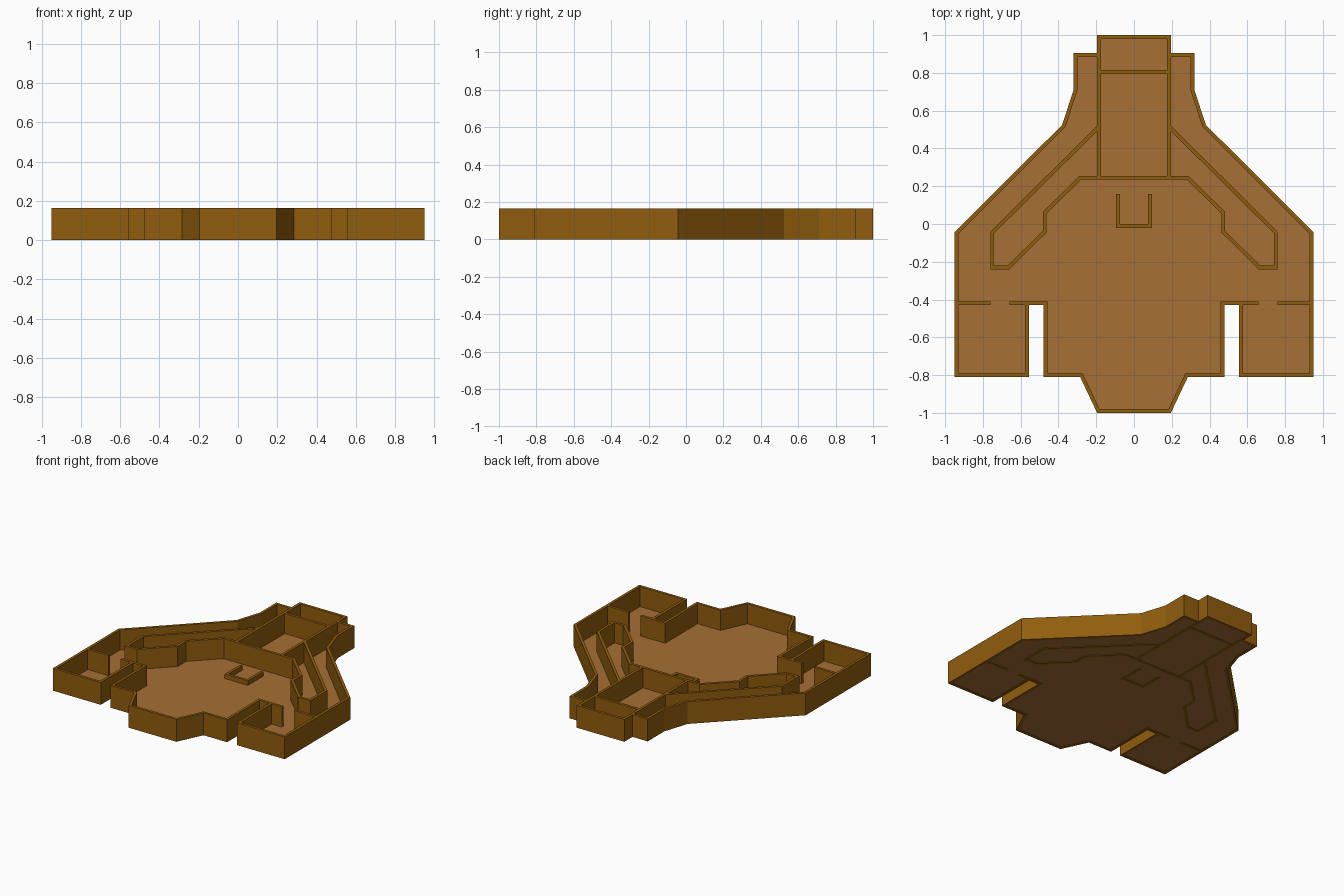
import bpy, bmesh
from mathutils import Vector

if "Cube" in bpy.data.objects:
    bpy.data.objects.remove(bpy.data.objects["Cube"])

H, T = 0.165, 0.02          # wall height and thickness


def material(name, rgb):
    m = bpy.data.materials.new(name)
    m.diffuse_color = (*rgb, 1)
    m.use_nodes = True
    m.node_tree.nodes["Principled BSDF"].inputs["Base Color"].default_value = m.diffuse_color
    return m


WALL = material("wall_brown", (0.28, 0.11, 0.004))
FLOOR = material("floor_tan", (0.38, 0.16, 0.035))


def finish(name, bm, mat):
    bmesh.ops.recalc_face_normals(bm, faces=bm.faces)
    me = bpy.data.meshes.new(name)
    bm.to_mesh(me)
    bm.free()
    me.materials.append(mat)
    ob = bpy.data.objects.new(name, me)
    bpy.context.collection.objects.link(ob)
    return ob


def offset(pts, d, closed):
    """Mitred parallel path, d to the right of travel."""
    n, out = len(pts), []
    for i, p in enumerate(pts):
        p = Vector(p)
        dirs = []
        if closed or i > 0:
            dirs.append((p - Vector(pts[i - 1])).normalized())
        if closed or i < n - 1:
            dirs.append((Vector(pts[(i + 1) % n]) - p).normalized())
        nor = [Vector((v.y, -v.x)) for v in dirs]
        m = (nor[0] + nor[-1]).normalized()
        out.append(p + m * d / m.dot(nor[0]))
    return out


def wall(name, pts, height=H, closed=False):
    """Wall whose left face follows pts and whose thickness lies to the right."""
    bm = bmesh.new()
    rows = [[bm.verts.new((p[0], p[1], z)) for p in path]
            for path, z in ((pts, 0), (pts, height),
                            (offset(pts, T, closed), height), (offset(pts, T, closed), 0))]
    n = len(pts)
    for i in range(n if closed else n - 1):
        j = (i + 1) % n
        for k in range(4):
            a, b = rows[k], rows[(k + 1) % 4]
            bm.faces.new((a[i], a[j], b[j], b[i]))
    if not closed:
        for i in (0, -1):
            bm.faces.new([r[i] for r in rows])
    return finish(name, bm, WALL)


def mirrored(pts):
    return [(-x, y) for x, y in reversed(pts)]


# Outer hull, clockwise from the stern to the nose
half = [(0.195, 1), (0.195, 0.905), (0.32, 0.905), (0.32, 0.71), (0.38, 0.525),
        (0.95, -0.043), (0.95, -0.81), (0.557, -0.81), (0.557, -0.43),
        (0.478, -0.43), (0.478, -0.81), (0.285, -0.81), (0.195, -1)]
outline = half + mirrored(half)
wall("outer_hull_wall", outline, closed=True)

# Deck, set just above the lower edge of the walls
bm = bmesh.new()
base = bm.faces.new([bm.verts.new((p.x, p.y, 0.004)) for p in offset(outline, T / 2, True)])
top = bmesh.ops.extrude_face_region(bm, geom=[base])["geom"]
bmesh.ops.translate(bm, vec=(0, 0, 0.012), verts=[v for v in top if isinstance(v, bmesh.types.BMVert)])
finish("deck_floor", bm, FLOOR)

# Inner partitions, each built on both sides
side_walls = {
    "rear_room_wall": [(0.195, 0.91), (0.195, 0.24)],
    "corridor_wall": [(0.19, 0.525), (0.76, -0.04), (0.76, -0.24), (0.66, -0.24),
                      (0.463, -0.045), (0.463, 0.055), (0.28, 0.235), (0, 0.235)],
    "pod_door_inner": [(0.66, -0.43), (0.56, -0.43)],
    "pod_door_outer": [(0.94, -0.43), (0.76, -0.43)],
}
for name, pts in side_walls.items():
    wall(name + "_right", pts)
    wall(name + "_left", mirrored(pts))

# Cross wall of the rear room and the low console in the middle
wall("rear_cross_wall", [(-0.18, 0.815), (0.18, 0.815)])
wall("console", [(0.095, 0.16), (0.095, -0.02), (-0.095, -0.02), (-0.095, 0.16)], height=0.05)
